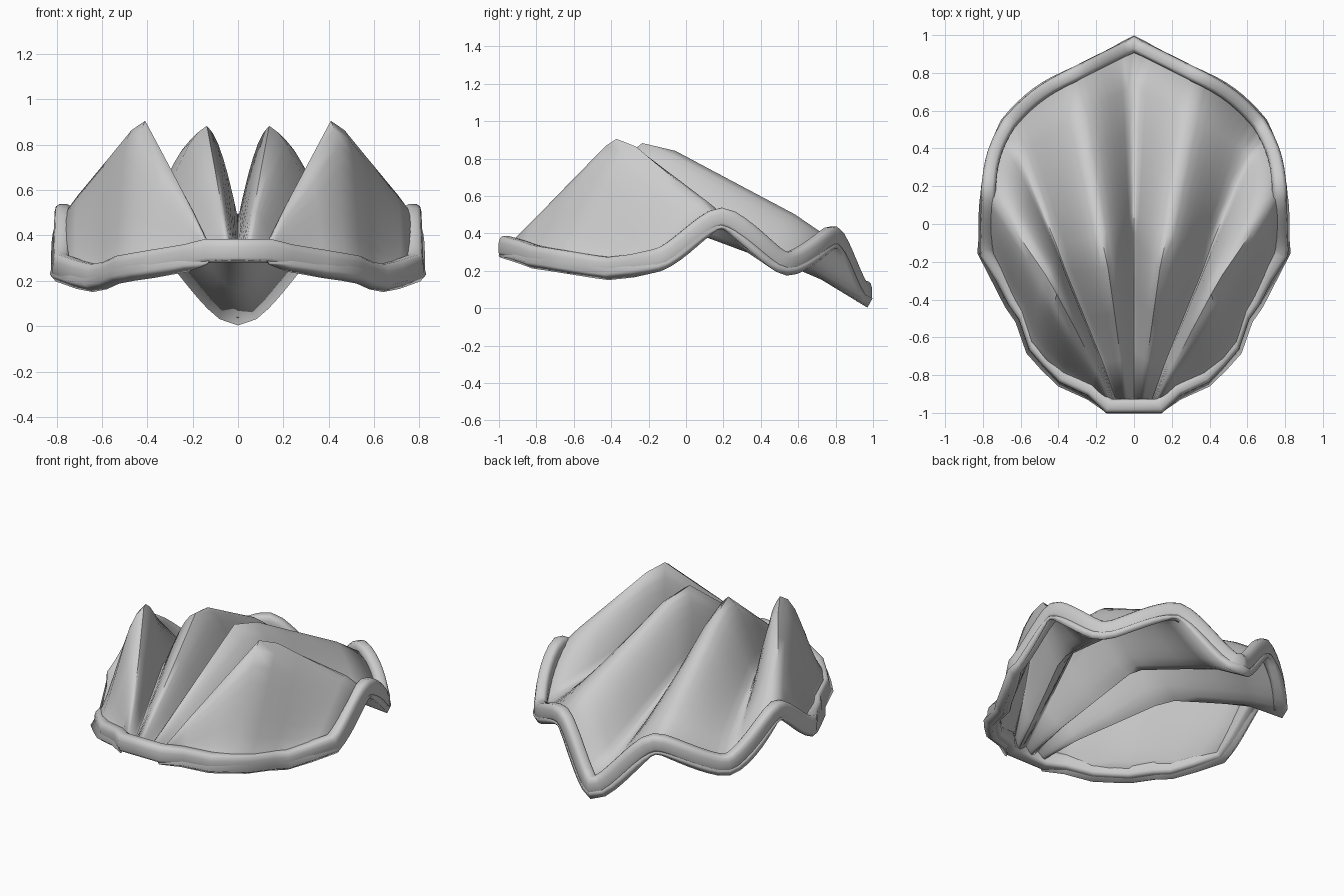
import bpy, math
from mathutils import Vector as V

if "Cube" in bpy.data.objects:
    bpy.data.objects.remove(bpy.data.objects["Cube"])

STEPS, FOLD = 8, 8

def make(name, verts, faces, angle):
    me = bpy.data.meshes.new(name)
    me.from_pydata(verts, [], faces)
    ob = bpy.data.objects.new(name, me)
    bpy.context.collection.objects.link(ob)
    bpy.context.view_layer.objects.active = ob
    ob.select_set(True)
    bpy.ops.object.mode_set(mode='EDIT')
    bpy.ops.mesh.select_all(action='SELECT')
    bpy.ops.mesh.normals_make_consistent(inside=False)
    bpy.ops.object.mode_set(mode='OBJECT')
    bpy.ops.object.shade_smooth_by_angle(angle=math.radians(angle))
    ob.select_set(False)
    return ob

def bent(a, b, b2, c):
    # straight rise from hinge, short crest, straight fall to rim
    a, b, b2, c = V(a), V(b), V(b2), V(c)
    return [a.lerp(b, i / 3) for i in range(3)] + [b] + [b2.lerp(c, i / 4) for i in range(5)]

# Radiating fold lines, centre to right edge
edge = [V(p) for p in [(.13, -.965, .32), (.22, -.88, .30), (.37, -.81, .275),
        (.45, -.73, .262), (.52, -.65, .248), (.575, -.49, .222), (.632, -.41, .212),
        (.70, -.28, .228), (.78, -.15, .255)]]
lines = [
    bent((0, -.965, .32), (0, -.04, .455), (0, .07, .43), (0, .95, .06)),
    bent((.035, -.965, .32), (.14, -.23, .885), (.175, -.06, .845), (.33, .785, .385)),
    bent((.07, -.965, .32), (.365, -.25, .465), (.41, -.12, .46), (.665, .53, .23)),
    bent((.10, -.965, .32), (.41, -.37, .915), (.465, -.27, .875), (.77, .19, .485)),
    edge]
BULGE = [0, .025, .025, 0]

# Interpolate columns with rounded ridges and valleys
half = []
for k in range(4):
    for j in range(FOLD):
        t = j / FOLD
        e = .5 * t + .5 * t * t * (3 - 2 * t)
        col = []
        for i, (p, q) in enumerate(zip(lines[k], lines[k + 1])):
            r = p.lerp(q, t)
            r.z = p.z + (q.z - p.z) * e
            if i == STEPS:
                r += V((r.x, r.y, 0)).normalized() * BULGE[k] * math.sin(math.pi * t)
            col.append(r)
        half.append(col)
half.append(edge)
flip = lambda p: V((-p.x, p.y, p.z))
cols = [[flip(p) for p in c] for c in half[:0:-1]] + half

# Soften the fold crests
old = [[p.z for p in c] for c in cols]
for i in range(1, len(cols) - 1):
    for j in range(STEPS + 1):
        cols[i][j].z = .5 * old[i][j] + .25 * (old[i - 1][j] + old[i + 1][j])

# Rounded rim swept around the shell outline
path = cols[-1][:-1] + [c[-1] for c in reversed(cols)] + cols[0][-2::-1]
N, M = len(path), 12
rv, rf, shift = [], [], []
for i, p in enumerate(path):
    d1 = (p - path[i - 1]).normalized()
    d2 = (path[(i + 1) % N] - p).normalized()
    t = (d1 + d2).normalized()
    out = V((t.y, -t.x, 0)).normalized()
    up = out.cross(t)
    miter = min(1.4, 1 / max(.5, d1.dot(t)))
    shift.append(out * .034 - up * .045)
    for m in range(M):
        a = 2 * math.pi * (m + .5) / M
        c, s = math.cos(a), math.sin(a)
        sq = lambda v: math.copysign(abs(v) ** .55, v)
        low = 1 if s > 0 else .6
        rv.append(p + out * sq(c) * .038 * miter + up * sq(s) * .062 * miter * low)
        rf.append((i * M + m, i * M + (m + 1) % M,
                   ((i + 1) % N) * M + (m + 1) % M, ((i + 1) % N) * M + m))
make("rim", rv, rf, 60)

# Pleated shell, its edge flush with the underside of the rim
for p, s in zip(path, shift):
    p += s
for c in cols[1:-1]:
    c[0] += V((0, -.034, -.03))
n = STEPS + 1
verts = [p for c in cols for p in c]
faces = [(i * n + j, (i + 1) * n + j, (i + 1) * n + j + 1, i * n + j + 1)
         for i in range(len(cols) - 1) for j in range(STEPS)]
shell = make("pleated_shell", verts, faces, 60)
sol = shell.modifiers.new("thickness", 'SOLIDIFY')
sol.thickness = .06
sol.offset = 0
sol.use_even_offset = True
sol.thickness_clamp = 1.5
